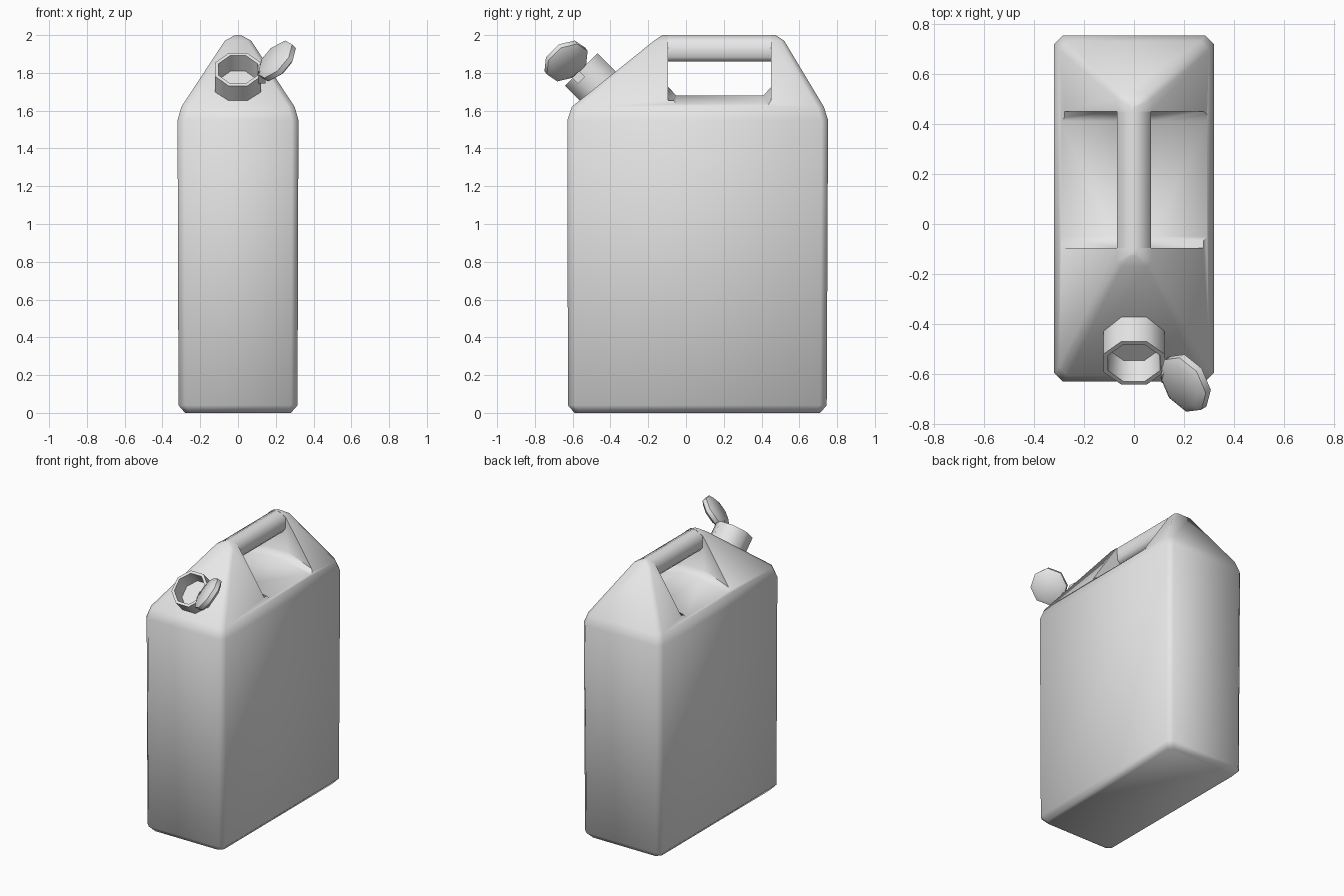
import bpy, bmesh, math
from mathutils import Vector, Matrix

if "Cube" in bpy.data.objects:
    bpy.data.objects.remove(bpy.data.objects["Cube"])

grey = bpy.data.materials.new("grey_plastic")
grey.use_nodes = True
grey.diffuse_color = (0.8, 0.8, 0.8, 1)
grey.node_tree.nodes["Principled BSDF"].inputs["Base Color"].default_value = (0.8, 0.8, 0.8, 1)


def loft(name, rings):
    """Skin a stack of equal-length rings and cap both ends."""
    bm = bmesh.new()
    rows = [[bm.verts.new(p) for p in ring] for ring in rings]
    n = len(rows[0])
    for a, b in zip(rows, rows[1:]):
        for i in range(n):
            j = (i + 1) % n
            bm.faces.new((a[i], a[j], b[j], b[i]))
    bm.faces.new(rows[0][::-1])
    bm.faces.new(rows[-1])
    bmesh.ops.recalc_face_normals(bm, faces=bm.faces)
    mesh = bpy.data.meshes.new(name)
    bm.to_mesh(mesh)
    bm.free()
    mesh.materials.append(grey)
    obj = bpy.data.objects.new(name, mesh)
    bpy.context.collection.objects.link(obj)
    return obj


def smooth(obj, degrees):
    bpy.ops.object.select_all(action='DESELECT')
    obj.select_set(True)
    bpy.context.view_layer.objects.active = obj
    bpy.ops.object.shade_smooth_by_angle(angle=math.radians(degrees))


def chamfered_ring(z, hx, y0, y1, c):
    """Rectangle with cut corners at height z."""
    return [(hx, y0 + c, z), (hx, y1 - c, z), (hx - c, y1, z), (c - hx, y1, z),
            (-hx, y1 - c, z), (-hx, y0 + c, z), (c - hx, y0, z), (hx - c, y0, z)]


def frame(centre, axis, side):
    """Matrix whose z follows axis and x follows side."""
    z = Vector(axis).normalized()
    y = z.cross(Vector(side)).normalized()
    m = Matrix((y.cross(z), y, z)).transposed().to_4x4()
    return Matrix.Translation(centre) @ m


def turned(name, profile, matrix, sides=8):
    """Low-sided turned part from (radius, height) pairs."""
    angles = [2 * math.pi * (i + 0.5) / sides for i in range(sides)]
    return loft(name, [[matrix @ Vector((r * math.cos(a), r * math.sin(a), h)) for a in angles]
                       for r, h in profile])


# Tank body: straight walls, soft shoulder and hipped top
body = loft("tank_body", [chamfered_ring(*r) for r in (
    (0, 0.28, -0.59, 0.71, 0.03),
    (0.04, 0.315, -0.625, 0.745, 0.035),
    (1.55, 0.32, -0.628, 0.752, 0.035),
    (1.62, 0.30, -0.605, 0.73, 0.035),
    (1.97, 0.07, -0.17, 0.52, 0.02),
    (2.0, 0.015, -0.125, 0.475, 0.005))])

# Notch under the handle, with a sloped floor and chamfered ends
def notch_ring(y, lift):
    half = [(0.08, 1.68 + lift), (0.4, 1.61), (0.4, 2.1)]
    return [(x, y, z) for x, z in half] + [(-x, y, z) for x, z in half[::-1]]

cutter = loft("notch_cutter", [notch_ring(*s) for s in (
    (-0.095, 0.045), (-0.05, 0), (0.41, 0), (0.45, 0.045))])
cutter.hide_render = True
mod = body.modifiers.new("notch", 'BOOLEAN')
mod.object = cutter
mod.solver = 'EXACT'
bpy.context.view_layer.objects.active = body
bpy.ops.object.modifier_apply(modifier=mod.name)
bpy.data.objects.remove(cutter)
smooth(body, 50)

# Handle bar bridging the notch
half = [(0.014, 1.999), (0.067, 1.969), (0.065, 1.885), (0.045, 1.86)]
outline = half + [(-x, z) for x, z in half[::-1]]
handle = loft("handle", [[(x, y, z) for x, z in outline] for y in (-0.125, 0.475)])
smooth(handle, 70)

# Open spout standing out of the front slope
spout_axis = Vector((0, -0.7, 0.7))
mouth = Vector((0, -0.555, 1.818))
spout = turned("spout", [(0.132, -0.18), (0.132, 0), (0.112, 0), (0.105, -0.11)],
               frame(mouth, spout_axis, (1, 0, 0)))
smooth(spout, 50)

# Opened cap beside the spout
cap = turned("cap", [(0.095, -0.033), (0.125, -0.015), (0.125, 0.015), (0.095, 0.033)],
             frame(Vector((0.205, -0.635, 1.863)), (0.67, 0.43, -0.6), (0.72, -0.58, 0.39)))
smooth(cap, 50)

# Hinge tab joining cap and spout
place = frame(Vector((0.127, -0.585, 1.793)), spout_axis, (1, 0, 0))
hinge = loft("hinge", [[place @ Vector((x, y, z)) for x, y in
                        ((0.018, 0.026), (-0.018, 0.026), (-0.018, -0.026), (0.018, -0.026))]
                       for z in (-0.045, 0.045)])
smooth(hinge, 30)
